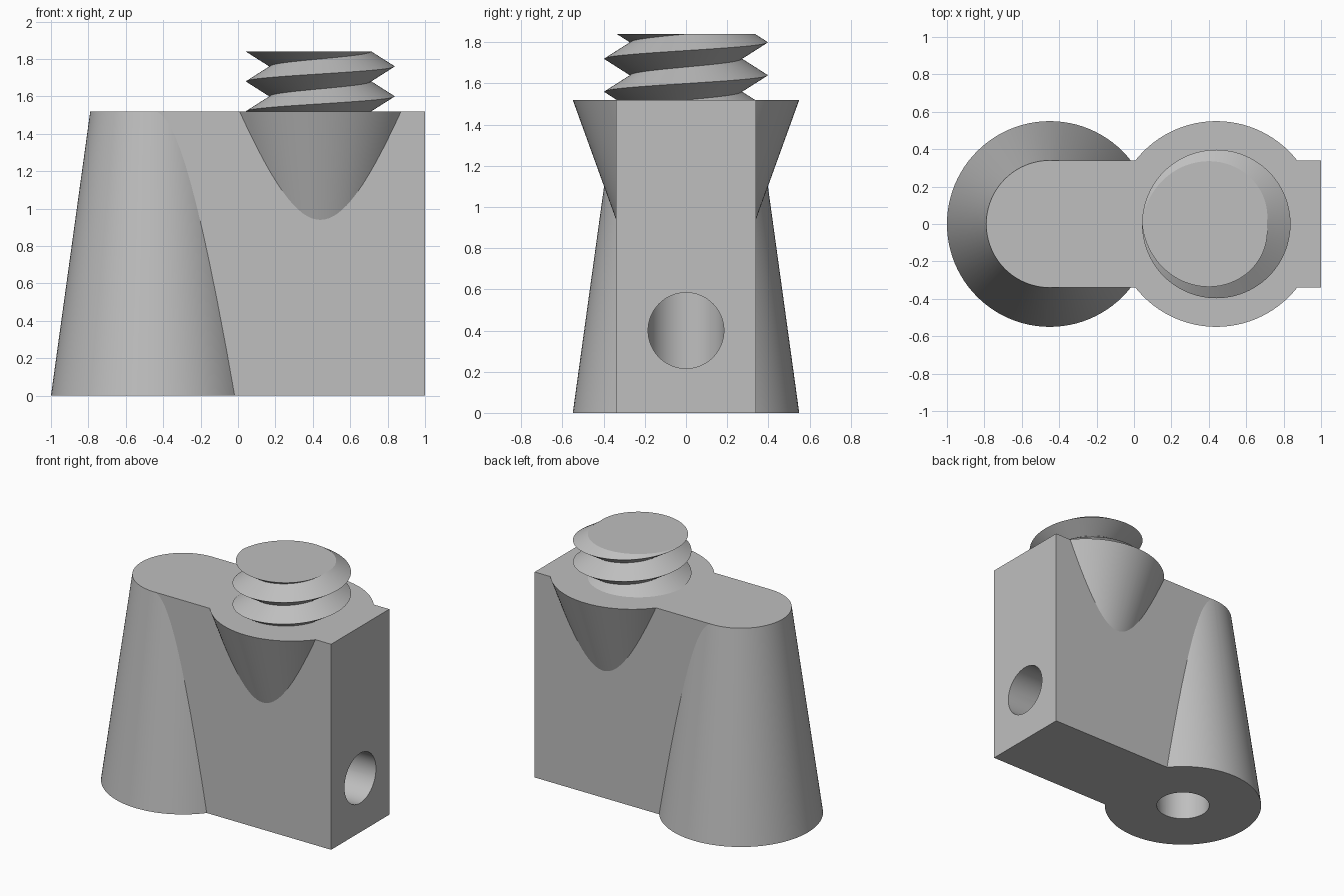
import bpy, bmesh, math
from mathutils import Matrix, Vector

cube = bpy.data.objects.get("Cube")
if cube:
    bpy.data.objects.remove(cube, do_unlink=True)

HEIGHT = 1.52
HALF_WIDTH = 0.34
WIDE = 0.55
POST_X, HEAD_X = -0.45, 0.44
SIDES = 96

grey = bpy.data.materials.new("plain grey")
grey.use_nodes = True
colour = (0.52, 0.52, 0.52, 1)
grey.diffuse_color = colour
grey.node_tree.nodes["Principled BSDF"].inputs["Base Color"].default_value = colour


def make_object(name, bm):
    bmesh.ops.recalc_face_normals(bm, faces=bm.faces)
    mesh = bpy.data.meshes.new(name)
    bm.to_mesh(mesh)
    bm.free()
    mesh.materials.append(grey)
    obj = bpy.data.objects.new(name, mesh)
    bpy.context.collection.objects.link(obj)
    return obj


def cone(name, start, end, r_start, r_end):
    """Closed round solid between two points."""
    start, end = Vector(start), Vector(end)
    axis = end - start
    turn = Vector((0, 0, 1)).rotation_difference(axis).to_matrix().to_4x4()
    bm = bmesh.new()
    bmesh.ops.create_cone(bm, cap_ends=True, segments=SIDES, radius1=r_start,
                          radius2=r_end, depth=axis.length,
                          matrix=Matrix.Translation((start + end) / 2) @ turn)
    return make_object(name, bm)


def combine(target, tool, operation):
    """Apply one boolean and discard the tool."""
    mod = target.modifiers.new(operation, "BOOLEAN")
    mod.operation, mod.solver, mod.object = operation, "EXACT", tool
    graph = bpy.context.evaluated_depsgraph_get()
    mesh = bpy.data.meshes.new_from_object(target.evaluated_get(graph))
    target.modifiers.clear()
    target.data = mesh
    bpy.data.objects.remove(tool, do_unlink=True)


def smooth(obj):
    bpy.ops.object.select_all(action="DESELECT")
    obj.select_set(True)
    bpy.context.view_layer.objects.active = obj
    bpy.ops.object.shade_smooth_by_angle(angle=math.radians(30))


# Block that joins the post and the head
bm = bmesh.new()
bmesh.ops.create_cube(bm, size=1, matrix=Matrix.Translation(((1 + POST_X) / 2, 0, HEIGHT / 2))
                      @ Matrix.Diagonal((1 - POST_X, 2 * HALF_WIDTH, HEIGHT, 1)))
body = make_object("body", bm)

# Tapered post, and head cone that narrows downward into the block
combine(body, cone("post", (POST_X, 0, 0), (POST_X, 0, HEIGHT), WIDE, HALF_WIDTH), "UNION")
low = 0.8
combine(body, cone("head", (HEAD_X, 0, low), (HEAD_X, 0, HEIGHT), WIDE * low / HEIGHT, WIDE), "UNION")

# Elbow channel: up from the base, then out through the end
combine(body, cone("base_hole", (POST_X, 0, -0.1), (POST_X, 0, 0.6), 0.185, 0.185), "DIFFERENCE")
combine(body, cone("end_hole", (POST_X, 0, 0.4), (1.1, 0, 0.4), 0.184, 0.184), "DIFFERENCE")
smooth(body)
for face in body.data.polygons:
    if max(abs(c) for c in face.normal) > 0.9999:
        face.use_smooth = False

# Screw: helical V thread, trimmed flat at both ends
PITCH, ROOT, CREST, TOP = 0.16, 0.27, 0.397, 1.84
STEPS, RINGS = 96, 10
bm = bmesh.new()
grid = []
for i in range(STEPS):
    angle = math.tau * i / STEPS
    column = []
    for k in range(RINGS + 2):
        r = ROOT if k % 2 else CREST
        z = 1.28 + PITCH * (k / 2 + i / STEPS)
        column.append(bm.verts.new((HEAD_X + r * math.cos(angle), r * math.sin(angle), z)))
    grid.append(column)
for i in range(STEPS):
    last = i == STEPS - 1
    shift = 2 if last else 0
    following = grid[0] if last else grid[i + 1]
    for k in range(RINGS + 1 - shift):
        bm.faces.new((grid[i][k], following[k + shift],
                      following[k + 1 + shift], grid[i][k + 1]))
for z, direction in ((HEIGHT - 0.01, -1), (TOP, 1)):
    cut = bmesh.ops.bisect_plane(bm, geom=bm.verts[:] + bm.edges[:] + bm.faces[:], dist=1e-6,
                                 plane_co=(0, 0, z), plane_no=(0, 0, direction), clear_outer=True)
    rim = [e for e in bm.edges if e.is_boundary and all(abs(v.co.z - z) < 1e-4 for v in e.verts)]
    bmesh.ops.holes_fill(bm, edges=rim, sides=0)
screw = make_object("screw_thread", bm)
smooth(screw)
